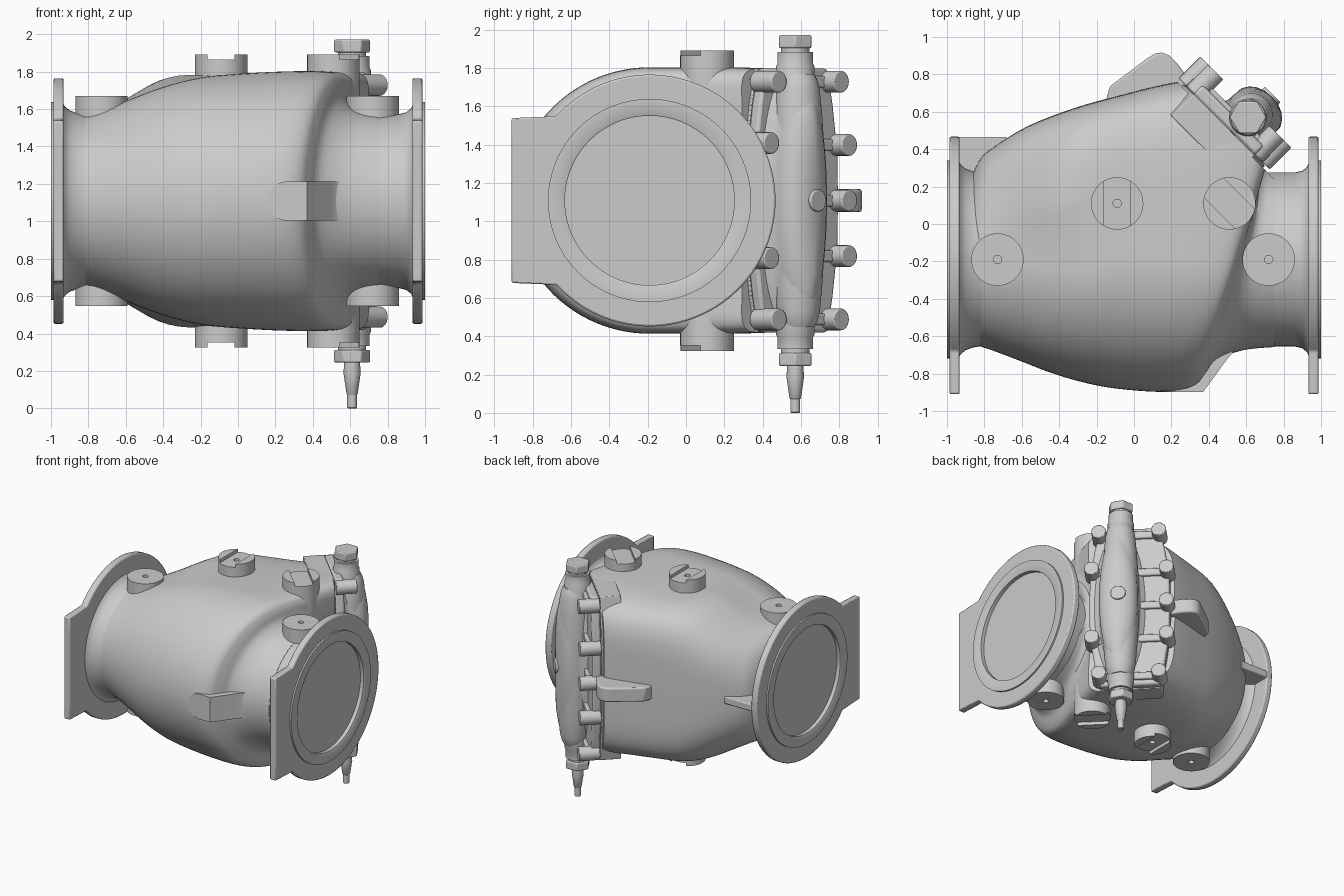
import bpy, bmesh
from math import sin, cos, pi, radians, hypot, sqrt, exp
from mathutils import Vector

if "Cube" in bpy.data.objects:
    bpy.data.objects.remove(bpy.data.objects["Cube"])

CY, CZ = -0.19, 1.108         # pipe axis
R2 = sqrt(0.5)


def loft(name, rings, caps=True, wrap=False, bevel=0, cut=None):
    bm = bmesh.new()
    loops = [[bm.verts.new(p) for p in r] for r in rings]
    pairs = list(zip(loops, loops[1:])) + ([(loops[-1], loops[0])] if wrap else [])
    for a, b in pairs:
        for i in range(len(a)):
            j = (i + 1) % len(a)
            bm.faces.new((a[i], a[j], b[j], b[i]))
    if caps and not wrap:
        bm.faces.new(loops[0])
        bm.faces.new(loops[-1])
    bmesh.ops.remove_doubles(bm, verts=bm.verts, dist=1e-5)
    if cut:
        bmesh.ops.bisect_plane(bm, geom=bm.verts[:] + bm.edges[:] + bm.faces[:],
                               plane_co=cut[0], plane_no=cut[1], clear_outer=True)
        bmesh.ops.holes_fill(bm, edges=[e for e in bm.edges if e.is_boundary])
    bmesh.ops.recalc_face_normals(bm, faces=bm.faces)
    me = bpy.data.meshes.new(name)
    bm.to_mesh(me)
    bm.free()
    me.shade_smooth()
    me.set_sharp_from_angle(angle=radians(35))
    ob = bpy.data.objects.new(name, me)
    bpy.context.collection.objects.link(ob)
    if bevel:
        m = ob.modifiers.new("bevel", 'BEVEL')
        m.width, m.segments, m.limit_method = bevel, 2, 'ANGLE'
        m.angle_limit = radians(35)
    return ob


def revolve(name, origin, axis, profile, n=48, bevel=0):
    """profile: (distance along axis, radius)"""
    q = Vector(axis).to_track_quat('Z', 'Y')
    o = Vector(origin)
    rings = [[o + q @ Vector((max(r, 1e-4) * cos(2 * pi * i / n),
                              max(r, 1e-4) * sin(2 * pi * i / n), d))
              for i in range(n)] for d, r in profile]
    return loft(name, rings, bevel=bevel)


def prism(name, pts, place, lo, hi, bevel=0):
    return loft(name, [[place(u, v, w) for u, v in pts] for w in (lo, hi)], bevel=bevel)


def plan(x, y, z):
    return (x, y, CZ + z)


def bonnet(s, t, z):          # s: out of the bonnet face, t: across it
    return ((s + t) * R2, (s - t) * R2, CZ + z)


# Main body: sheared sections (x, shear, front depth, back depth, half height, squareness)
S = [(-.87, 0, .44, .44, .44, 2), (-.82, 0, .465, .54, .46, 2.3),
     (-.75, .02, .485, .61, .48, 2.8), (-.6, .05, .535, .715, .535, 3.6),
     (-.4, .10, .60, .81, .61, 4.6), (-.2, .15, .65, .88, .66, 5.2),
     (0, .19, .685, .94, .68, 5.5), (.25, .25, .705, .99, .693, 6),
     (.44, .29, .705, 1.02, .693, 6), (.525, .29, .675, 1.0, .675, 5.5),
     (.558, .29, .615, .9, .625, 4.5), (.575, .25, .54, .63, .55, 2.8),
     (.63, .1, .485, .5, .49, 2), (.75, 0, .468, .468, .468, 2)]
sections = []
for i in range(len(S) - 1):
    p0, p1, p2, p3 = S[max(i - 1, 0)], S[i], S[i + 1], S[min(i + 2, len(S) - 1)]
    for k in range(4):
        f = k / 4
        sections.append([b + .5 * f * (c - a + f * (2 * a - 5 * b + 4 * c - d
                         + f * (3 * (b - c) + d - a))) for a, b, c, d in zip(p0, p1, p2, p3)])
sections.append(S[-1])


def body_ring(x, k, a, b, h, n):
    ring = []
    for i in range(96):
        c, s = cos(2 * pi * i / 96), sin(2 * pi * i / 96)
        e = 2 / n if c > 0 else 1
        y = (b if c > 0 else -a) * abs(c) ** e
        z = h * abs(s) ** e * (1 if s > 0 else -1)
        f = min(1, max(0, y / .3))      # back chamber rises above the round front
        z *= 1 + .09 * exp(-((x + .43) / .2) ** 2) * f * f * (3 - 2 * f)
        ring.append((x + k * y, CY + y, CZ + z))
    return ring


loft("valve_body", [body_ring(*s) for s in sections],
     cut=(bonnet(.70, 0, 0), (1, 1, 0)))

# Pipe necks
revolve("pipe_neck", (0, CY, CZ), (1, 0, 0),
        [(-.94, .53), (-.925, .505), (-.90, .485), (-.86, .47), (-.8, .46), (.6, .465),
         (.86, .465), (.90, .475), (.925, .495), (.94, .53)], 96)

# End flanges with a squared foot, raised sealing ring and closing disc
ang = [radians(-138 + 276 * i / 72) for i in range(73)]
outer = [(.657 * cos(a), .657 * sin(a)) for a in ang]
outer += [(-.72, z) for z in (.43, .3, .15, 0, -.15, -.3, -.43)]
inner = [(.48 * y / hypot(y, z), .48 * z / hypot(y, z)) for y, z in outer]
for side, label in ((-1, "left"), (1, "right")):
    loft(label + "_flange", [[(side * x, CY + y, CZ + z) for y, z in pts] for x, pts in
                             ((.932, outer), (.987, outer), (.987, inner), (.932, inner))],
         wrap=True, bevel=.01)
    revolve(label + "_sealing_face", (0, CY, CZ), (side, 0, 0),
            [(.94, .53), (1.0, .53), (1.0, .45), (.995, .442), (.965, .442), (.965, 0)], 96)

# Round bosses above and below; two are slotted across
for up, label in ((1, "top"), (-1, "bottom")):
    for x, side in ((-.73, "left"), (.72, "right")):
        revolve(f"{label}_{side}_boss", (x, CY, CZ), (0, 0, up),
                [(.2, .14), (.562, .14), (.562, .022), (.53, .022), (.53, 0)])
    for x, turn, hole, side in ((-.09, 0, .022, "middle"), (.51, radians(45), 0, "bonnet")):
        top = [(.5, .14), (.757, .14)]
        top += [(.757, hole), (.73, hole), (.73, 0)] if hole else [(.757, 0)]
        revolve(f"{label}_{side}_boss", (x, .11, CZ), (0, 0, up), top)
        for h in (0, pi):
            arc = [turn + h + radians(-58.8 + 117.6 * i / 16) for i in range(17)]
            prism(f"{label}_{side}_boss_land", [(x + .14 * cos(a), .11 + .14 * sin(a)) for a in arc],
                  plan, up * .74, up * .784)

# Bonnet flange: octagonal outline in (t, z), centred at t = -0.035
half = [(.23, .688), (.27, .5), (.305, .25), (.31, 0), (.305, -.25), (.27, -.5), (.23, -.688)]


def plate(name, s0, s1, grow, bevel):
    pts = [(-.035 + t + grow, z) for t, z in half] + [(-.035 - t - grow, z) for t, z in half[::-1]]
    prism(name, pts, lambda t, z, s: bonnet(s, t, z), s0, s1, bevel)


plate("bonnet_seat", .55, .715, 0, .005)
plate("bonnet_cover", .717, .785, 0, .015)

# Bonnet bolts
for t, zs, side in ((-.265, (.62,  -.62), "rear"), (.195, (.62, -.62), "front"),
                    (-.325, (.29, 0, -.29), "rear_mid"), (.25, (.3, -.3), "front_mid")):
    for z in zs:
        revolve(side + "_bolt", bonnet(0, t, z), (1, 1, 0), [(.72, .057), (.883, .057)], 24, .006)
        # lug tying the bolt to the cover
        c = -.035
        prism(side + "_bolt_lug", [(t, z - .03), (t, z + .03), (c, z + .03), (c, z - .03)],
              lambda u, v, s: bonnet(s, u, v), .75, .81, .01)

# Domed cover bulge over the shaft
bulge = [(.75, .215, .68), (.785, .195, .66), (.80, .168, .645), (.82, .155, .635),
         (.87, .15, .625), (.92, .147, .60), (.955, .125, .56), (.98, .095, .5),
         (.998, .05, .38), (1.002, .01, .2)]
loft("cover_bulge", [[bonnet(s, .04 + w * cos(2 * pi * i / 64), h * sin(2 * pi * i / 64))
                      for i in range(64)] for s, w, h in bulge])

# Shaft housing, with its stubs, nuts, plug and tapered stem
AX = (.61, .57, CZ)
housing = [(.66, .085), (.63, .10), (.58, .113), (.45, .125), (.25, .138), (0, .142)]
revolve("shaft_housing", (.627, .585, CZ), (0, 0, 1),
        [(-z, r) for z, r in housing] + [(z, r) for z, r in housing[-2::-1]], 64)
for up, label in ((1, "top"), (-1, "bottom")):
    revolve(label + "_shaft_stub", AX, (0, 0, up), [(.5, .1), (.70, .1), (.715, .093), (.775, .093)])
    revolve(label + "_shaft_collar", AX, (0, 0, up), [(.76, .075), (.80, .075)])
    revolve(label + "_shaft_nut", AX, (0, 0, up), [(.795, .098), (.863, .098)], 6, .008)
    # neck of the housing back into the cover
    prism(label + "_housing_web", [(.72, -.07), (.72, .13), (.834, .12), (.834, -.06)],
          bonnet, up * .3, up * .67, .02)
revolve("stem", AX, (0, 0, -1), [(.86, .042), (.92, .046), (1.03, .03), (1.035, .026),
                                 (1.103, .026), (1.108, .022)], 24)
revolve("housing_plug", bonnet(0, .035, 0), (1, 1, 0), [(.85, .058), (1.015, .058)], 32, .006)

# Front lug with rounded end
prism("front_lug", [(.265, -.898), (.37, -.898), (.50, -.72), (.535, -.68), (.57, -.66),
                    (.57, -.5), (.265, -.5)], plan, -.105, .105)
revolve("front_lug_end", (.265, 0, CZ), (0, -1, 0), [(.5, .105), (.898, .105)])

# Rear lug and flange web
rear = [(-.15, .66), (-.13, .735), (.07, .885), (.11, .91), (.15, .917), (.19, .90), (.23, .86),
        (.29, .78), (.26, .66)]
prism("rear_lug", rear, plan, -.06, .06, .012)
prism("flange_web", [(-.94, .465), (-.68, .465), (-.74, .25), (-.94, .25)], plan, -.03, .03, .008)
